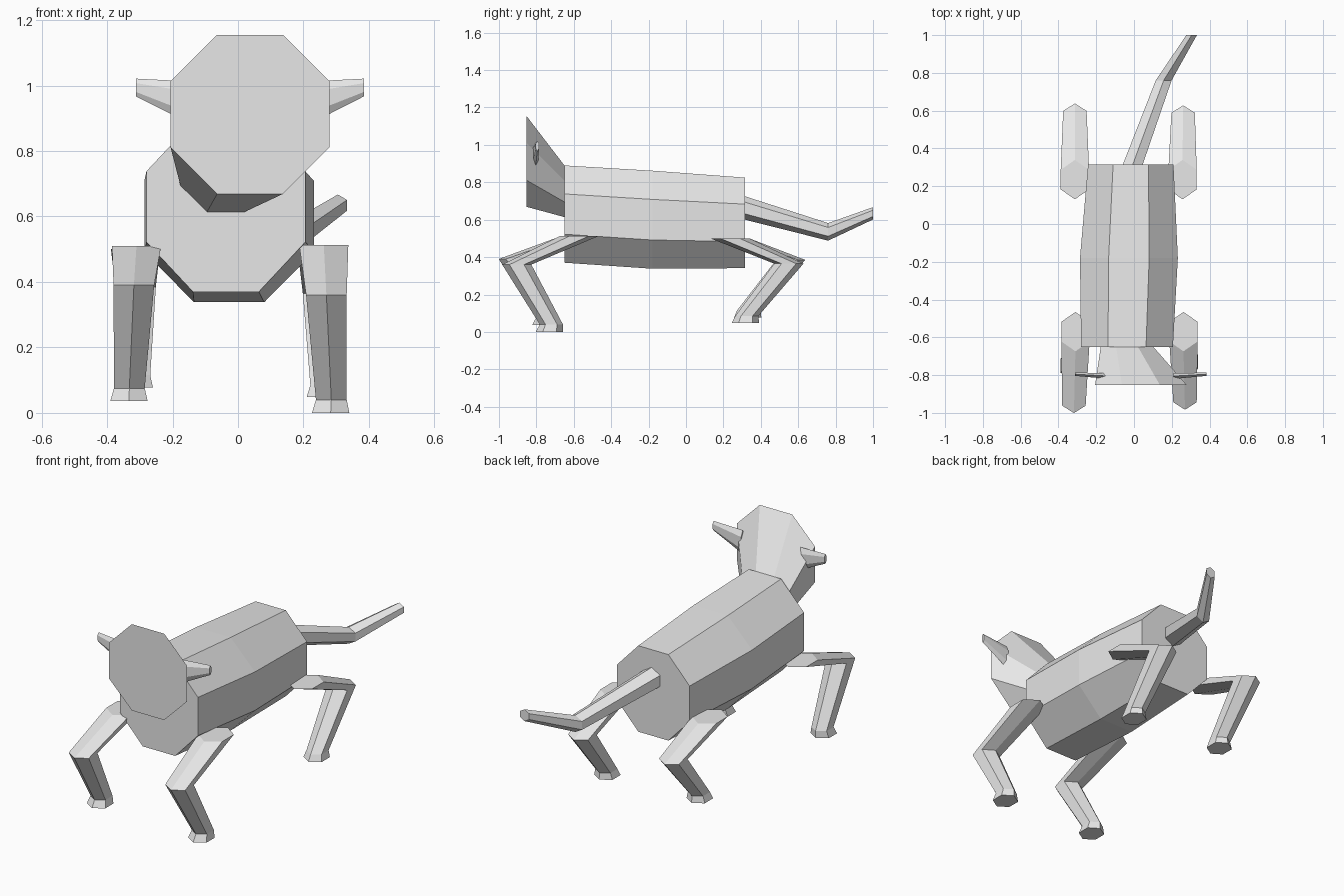
import bpy
import bmesh
from math import cos, sin, pi
from mathutils import Vector

cube = bpy.data.objects.get("Cube")
if cube:
    bpy.data.objects.remove(cube, do_unlink=True)

GREY = (0.8, 0.8, 0.8, 1.0)
grey = bpy.data.materials.new("light_grey")
grey.use_nodes = True
grey.diffuse_color = GREY
grey.node_tree.nodes["Principled BSDF"].inputs["Base Color"].default_value = GREY

# The two directions in which a ring lies, by the axis it faces
PLANES = {
    "x": (Vector((0, 1, 0)), Vector((0, 0, 1))),
    "y": (Vector((1, 0, 0)), Vector((0, 0, 1))),
    "z": (Vector((1, 0, 0)), Vector((0, 1, 0))),
}


def loft(name, axis, sides, rings):
    """Join flat-sided rings, each (centre, half width, half height), and cap the ends."""
    u, v = PLANES[axis]
    bm = bmesh.new()
    loops = []
    for centre, ru, rv in rings:
        grow_u = ru / cos(pi / sides)
        # six-sided rings have a point on the second direction, eight-sided a flat
        grow_v = rv if sides == 6 else rv / cos(pi / sides)
        loop = []
        for i in range(sides):
            a = (2 * i + 1) * pi / sides
            loop.append(bm.verts.new(Vector(centre) + u * grow_u * cos(a) + v * grow_v * sin(a)))
        loops.append(loop)
    for low, high in zip(loops, loops[1:]):
        for i in range(sides):
            j = (i + 1) % sides
            bm.faces.new((low[i], low[j], high[j], high[i]))
    bm.faces.new(loops[0])
    bm.faces.new(loops[-1])
    bmesh.ops.recalc_face_normals(bm, faces=bm.faces)
    mesh = bpy.data.meshes.new(name)
    bm.to_mesh(mesh)
    bm.free()
    mesh.materials.append(grey)
    obj = bpy.data.objects.new(name, mesh)
    bpy.context.collection.objects.link(obj)
    return obj


# Barrel body, slightly fuller in the middle
loft("body", "y", 8, [
    ((-0.037, -0.65, 0.63), 0.243, 0.26),
    ((-0.027, -0.18, 0.6), 0.259, 0.262),
    ((-0.017, 0.315, 0.583), 0.226, 0.242),
])

# Head flaring forward to a flat face
loft("head", "y", 8, [
    ((-0.037, -0.65, 0.752), 0.139, 0.138),
    ((0.037, -0.853, 0.912), 0.243, 0.243),
])

# Ears: thin tapered prisms
for name, base_x, tip_x in (("left_ear", 0.21, 0.385), ("right_ear", -0.135, -0.312)):
    loft(name, "x", 6, [
        ((base_x, -0.805, 0.945), 0.015, 0.067),
        ((tip_x, -0.795, 0.994), 0.009, 0.027),
    ])

# Kinked tail
loft("tail", "y", 6, [
    ((-0.012, 0.3, 0.667), 0.053, 0.063),
    ((0.157, 0.76, 0.535), 0.042, 0.047),
    ((0.305, 1.0, 0.634), 0.028, 0.033),
])

# Legs: centres of hip, knee, ankle and sole
legs = {
    "front_left_leg": ((0.262, -0.57, 0.513), (0.27, -0.905, 0.36),
                       (0.285, -0.72, 0.04), (0.283, -0.73, 0)),
    "front_right_leg": ((-0.31, -0.57, 0.51), (-0.318, -0.923, 0.39),
                        (-0.332, -0.74, 0.075), (-0.333, -0.75, 0.036)),
    "rear_left_leg": ((0.257, 0.235, 0.5), (0.26, 0.55, 0.365),
                      (0.268, 0.325, 0.085), (0.267, 0.318, 0.049)),
    "rear_right_leg": ((-0.313, 0.235, 0.5), (-0.313, 0.56, 0.385),
                       (-0.315, 0.335, 0.115), (-0.317, 0.33, 0.078)),
}
LEG_SIZES = ((0.075, 0.104), (0.062, 0.078), (0.047, 0.062), (0.057, 0.073))
for name, joints in legs.items():
    loft(name, "z", 6, [(c, w, d) for c, (w, d) in zip(joints, LEG_SIZES)])
